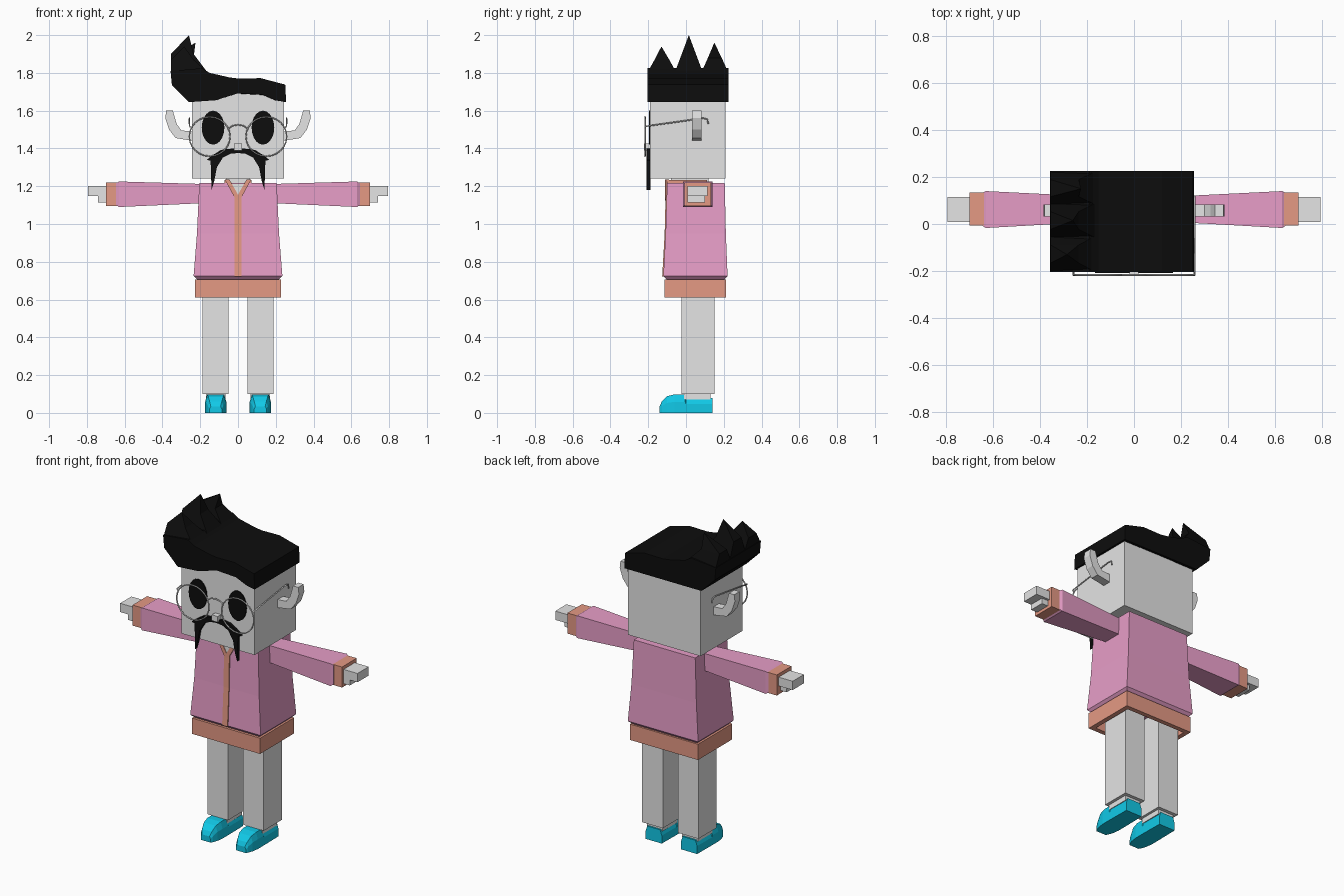
import bpy, bmesh
from math import sin, cos, tau
from mathutils import Vector

if "Cube" in bpy.data.objects:
    bpy.data.objects.remove(bpy.data.objects["Cube"], do_unlink=True)


def material(name, rgb):
    m = bpy.data.materials.new(name)
    m.use_nodes = True
    m.diffuse_color = (*rgb, 1)
    m.node_tree.nodes["Principled BSDF"].inputs["Base Color"].default_value = (*rgb, 1)
    return m


SKIN = material("pale grey", (0.78, 0.78, 0.78))
PINK = material("pink", (0.85, 0.36, 0.61))
PEACH = material("peach", (0.78, 0.32, 0.23))
CYAN = material("cyan", (0.006, 0.62, 0.85))
BLACK = material("black", (0.004, 0.004, 0.004))


def loft(name, rings, mat, closed=False):
    """Skin a series of equal-sized point rings; cap the ends unless closed."""
    bm = bmesh.new()
    vs = [[bm.verts.new(p) for p in ring] for ring in rings]
    n = len(rings[0])
    pairs = list(zip(vs, vs[1:])) + ([(vs[-1], vs[0])] if closed else [])
    for a, b in pairs:
        for i in range(n):
            bm.faces.new((a[i], a[(i + 1) % n], b[(i + 1) % n], b[i]))
    if not closed:
        bm.faces.new(vs[0])
        bm.faces.new(vs[-1])
    bmesh.ops.remove_doubles(bm, verts=bm.verts, dist=0.0001)
    bmesh.ops.recalc_face_normals(bm, faces=bm.faces)
    me = bpy.data.meshes.new(name)
    bm.to_mesh(me)
    bm.free()
    me.materials.append(mat)
    ob = bpy.data.objects.new(name, me)
    bpy.context.collection.objects.link(ob)
    return ob


def rect_z(x0, x1, y0, y1, z):
    return [(x0, y0, z), (x1, y0, z), (x1, y1, z), (x0, y1, z)]


def rect_x(x, y0, y1, z0, z1):
    return [(x, y0, z0), (x, y1, z0), (x, y1, z1), (x, y0, z1)]


def box(name, x0, x1, y0, y1, z0, z1, mat):
    return loft(name, [rect_z(x0, x1, y0, y1, z) for z in (z0, z1)], mat)


def prism_y(name, pts, y0, y1, mat):
    """Extrude an (x, z) outline along y."""
    return loft(name, [[(x, y, z) for x, z in pts] for y in (y0, y1)], mat)


def tube(name, pts, mat, cyclic=False, radius=0.004):
    cu = bpy.data.curves.new(name, "CURVE")
    cu.dimensions = "3D"
    cu.bevel_depth = radius
    cu.bevel_resolution = 1
    cu.use_fill_caps = True
    sp = cu.splines.new("POLY")
    sp.points.add(len(pts) - 1)
    for p, co in zip(sp.points, pts):
        p.co = (*co, 1)
    sp.use_cyclic_u = cyclic
    cu.materials.append(mat)
    ob = bpy.data.objects.new(name, cu)
    bpy.context.collection.objects.link(ob)


def ellipse(cx, cz, rx, rz, n):
    return [(cx + rx * cos(tau * i / n), cz + rz * sin(tau * i / n)) for i in range(n)]


# Head, neck and nose
box("head", -0.243, 0.243, -0.19, 0.208, 1.24, 1.7, SKIN)
box("neck", -0.06, 0.06, -0.08, 0.12, 1.19, 1.25, SKIN)
box("nose", -0.02, 0.02, -0.222, -0.18, 1.39, 1.425, SKIN)

# Hair: swept profile whose fringe arches at the front only
fringe = [(0.255, 1.645), (0.2, 1.655), (0.13, 1.685), (0, 1.692), (-0.12, 1.655), (-0.26, 1.645)]
crown = [(-0.35, 1.735), (-0.357, 1.81), (-0.19, 1.825), (-0.15, 1.8), (-0.05, 1.777),
         (0, 1.77), (0.12, 1.772), (0.25, 1.738)]
loft("hair", [[(x, -0.205, z) for x, z in fringe + crown],
              [(x, 0.225, z) for x, z in [(x, 1.645) for x, _ in fringe] + crown]], BLACK)

# Curled hair spikes along the right edge
for y0, y1, tip in ((-0.205, -0.05, (-0.285, -0.13, 1.94)),
                    (-0.06, 0.09, (-0.26, 0.015, 2.0)),
                    (0.08, 0.225, (-0.225, 0.15, 1.96))):
    quarter = (y1 - y0) / 4
    mid = (1.8 + tip[2]) / 2
    loft("hair_spike", [rect_z(-0.355, -0.16, y0, y1, 1.8),
                        rect_z(-0.355, -0.235, y0 + quarter, y1 - quarter, mid),
                        [tip] * 4], BLACK)

# Moustache
half = [(0.05, 1.398), (0.09, 1.392), (0.125, 1.37), (0.165, 1.34), (0.145, 1.335),
        (0.14, 1.18), (0.125, 1.23), (0.112, 1.3), (0.08, 1.352), (0.04, 1.372)]
outline = [(0, 1.4)] + half + [(0, 1.376)] + [(-x, z) for x, z in reversed(half)]
prism_y("moustache", outline, -0.208, -0.188, BLACK)

# Glasses bridge
tube("glasses_bridge", [(x, -0.217, z) for x, z in
     ((-0.05, 1.505), (-0.03, 1.52), (0, 1.525), (0.03, 1.52), (0.05, 1.505))], SKIN)

# Collar, skin opening and front trim
prism_y("neck_opening", [(-0.045, 1.212), (0, 1.14), (0.045, 1.212)], -0.107, -0.098, SKIN)
trim = [(-0.126, 0.722), (-0.113, 0.95), (-0.108, 1.15), (-0.09, 1.15), (-0.1, 0.722)]
loft("front_trim", [[(x, y, z) for y, z in trim] for x in (-0.018, 0.018)], PEACH)

# Jacket body flaring to the hem, and the open hem band
loft("jacket", [rect_z(-0.215, 0.215, -0.1, 0.2, 0.705),
                rect_z(-0.235, 0.235, -0.12, 0.22, 0.725),
                rect_z(-0.217, 0.217, -0.108, 0.211, 0.95),
                rect_z(-0.205, 0.205, -0.1, 0.205, 1.218)], PINK)
loft("hem_band", [rect_z(-w, w, 0.048 - d, 0.048 + d, z) for w, d, z in
                  ((0.228, 0.163, 0.61), (0.228, 0.163, 0.705),
                   (0.2, 0.135, 0.705), (0.2, 0.135, 0.61))], PEACH, closed=True)

# Mirrored parts
for s, side in ((1, "left"), (-1, "right")):
    # Ear
    ear = [(0.235, 1.44), (0.33, 1.455), (0.365, 1.5), (0.385, 1.56), (0.38, 1.6),
           (0.345, 1.6), (0.325, 1.53), (0.3, 1.495), (0.235, 1.49)]
    prism_y(side + "_ear", [(s * x, z) for x, z in ear], 0.032, 0.083, SKIN)

    # Eye and glasses
    prism_y(side + "_eye", ellipse(s * 0.132, 1.51, 0.06, 0.09, 20), -0.197, -0.188, BLACK)
    tube(side + "_glasses_rim", [(x, -0.217, z) for x, z in
         ellipse(s * 0.15, 1.463, 0.108, 0.104, 24)], SKIN, cyclic=True)
    tube(side + "_glasses_temple", [(s * x, y, z) for x, y, z in
         ((0.245, -0.217, 1.505), (0.257, -0.215, 1.517), (0.257, 0.09, 1.56),
          (0.257, 0.112, 1.555), (0.257, 0.118, 1.53))], SKIN)

    # Collar edges
    prism_y(side + "_lapel", [(0, 1.125), (s * 0.018, 1.14), (s * 0.07, 1.235),
                              (s * 0.045, 1.235), (0, 1.155)], -0.11, -0.09, PEACH)
    box(side + "_collar", s * 0.05, s * 0.072, -0.1, 0.11, 1.2, 1.233, PEACH)

    # Sleeve, cuff and hand
    loft(side + "_sleeve", [rect_x(s * x, y0, y1, z0, z1) for x, y0, y1, z0, z1 in
         ((0.19, 0.008, 0.118, 1.11, 1.212), (0.63, -0.017, 0.14, 1.09, 1.225),
          (0.645, -0.008, 0.132, 1.1, 1.216))], PINK)
    box(side + "_cuff", s * 0.635, s * 0.7, -0.007, 0.133, 1.096, 1.22, PEACH)
    box(side + "_fingers", s * 0.69, s * 0.793, 0.008, 0.115, 1.147, 1.2, SKIN)
    box(side + "_thumb", s * 0.69, s * 0.742, 0.008, 0.1, 1.114, 1.15, SKIN)

    # Leg and ankle
    box(side + "_leg", s * 0.05, s * 0.188, -0.023, 0.15, 0.1, 0.72, SKIN)
    box(side + "_ankle", s * 0.065, s * 0.17, -0.01, 0.13, 0.07, 0.105, SKIN)

    # Shoe: cross-sections from heel to a narrowed, rounded toe
    sections = [(0.14, 0.054, 0.08), (0.0, 0.056, 0.08), (-0.005, 0.056, 0.098),
                (-0.06, 0.056, 0.098), (-0.1, 0.05, 0.088), (-0.128, 0.04, 0.06),
                (-0.14, 0.032, 0.035)]
    rings = []
    for y, w, h in sections:
        rings.append([(s * 0.118 + dx * w, y, dz * h) for dx, dz in
                      ((-1, 0), (1, 0), (1, 0.6), (0.8, 1), (-0.8, 1), (-1, 0.6))])
    loft(side + "_shoe", rings, CYAN)
